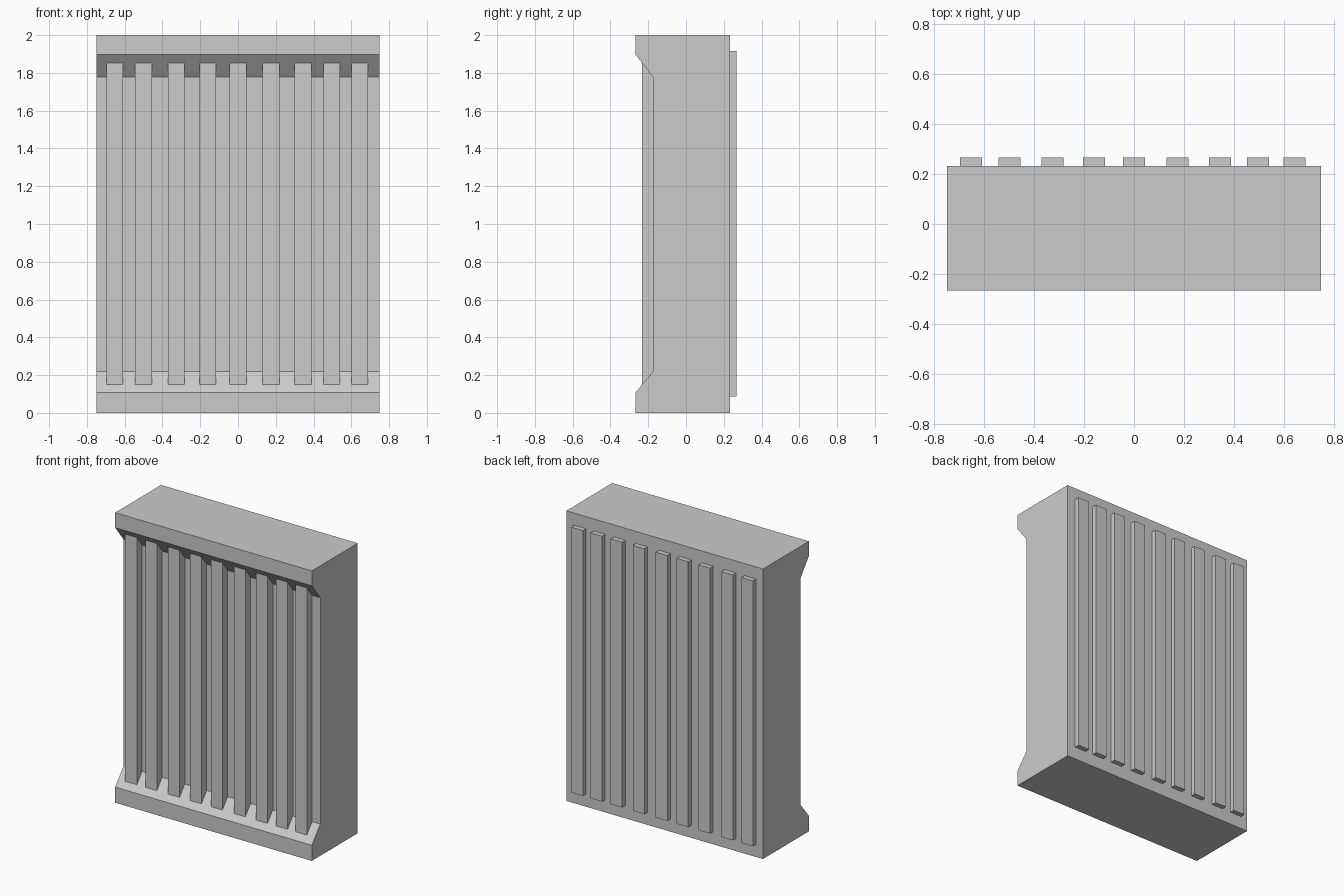
import bpy

if "Cube" in bpy.data.objects:
    bpy.data.objects.remove(bpy.data.objects["Cube"])

WIDTH = 1.5


def extrude_x(name, profile, x0, x1):
    """Closed prism: a (y, z) profile swept from x0 to x1."""
    n = len(profile)
    verts = [(x, y, z) for x in (x0, x1) for y, z in profile]
    faces = [list(range(n))[::-1], list(range(n, 2 * n))]
    faces += [(i, (i + 1) % n, n + (i + 1) % n, n + i) for i in range(n)]
    mesh = bpy.data.meshes.new(name)
    mesh.from_pydata(verts, [], faces)
    obj = bpy.data.objects.new(name, mesh)
    bpy.context.collection.objects.link(obj)
    return obj


# Main panel with a recessed front and sloped ledges at top and bottom
panel_profile = [
    (-0.267, 0), (0.233, 0), (0.233, 2), (-0.267, 2),
    (-0.267, 1.897), (-0.175, 1.779), (-0.175, 0.219), (-0.267, 0.108),
]
extrude_x("wall_panel", panel_profile, -WIDTH / 2, WIDTH / 2)

# Unevenly spaced upright slats running through the panel, front to back
slat_profile = [(-0.233, 0.087), (0.267, 0.087), (0.267, 1.917), (-0.233, 1.917)]
slat_width = 0.088
slat_centres = [-0.653, -0.5, -0.327, -0.16, 0.0, 0.175, 0.344, 0.497, 0.644]
for i, x in enumerate(slat_centres, 1):
    extrude_x(f"slat_{i}", slat_profile, x - slat_width / 2, x + slat_width / 2)
